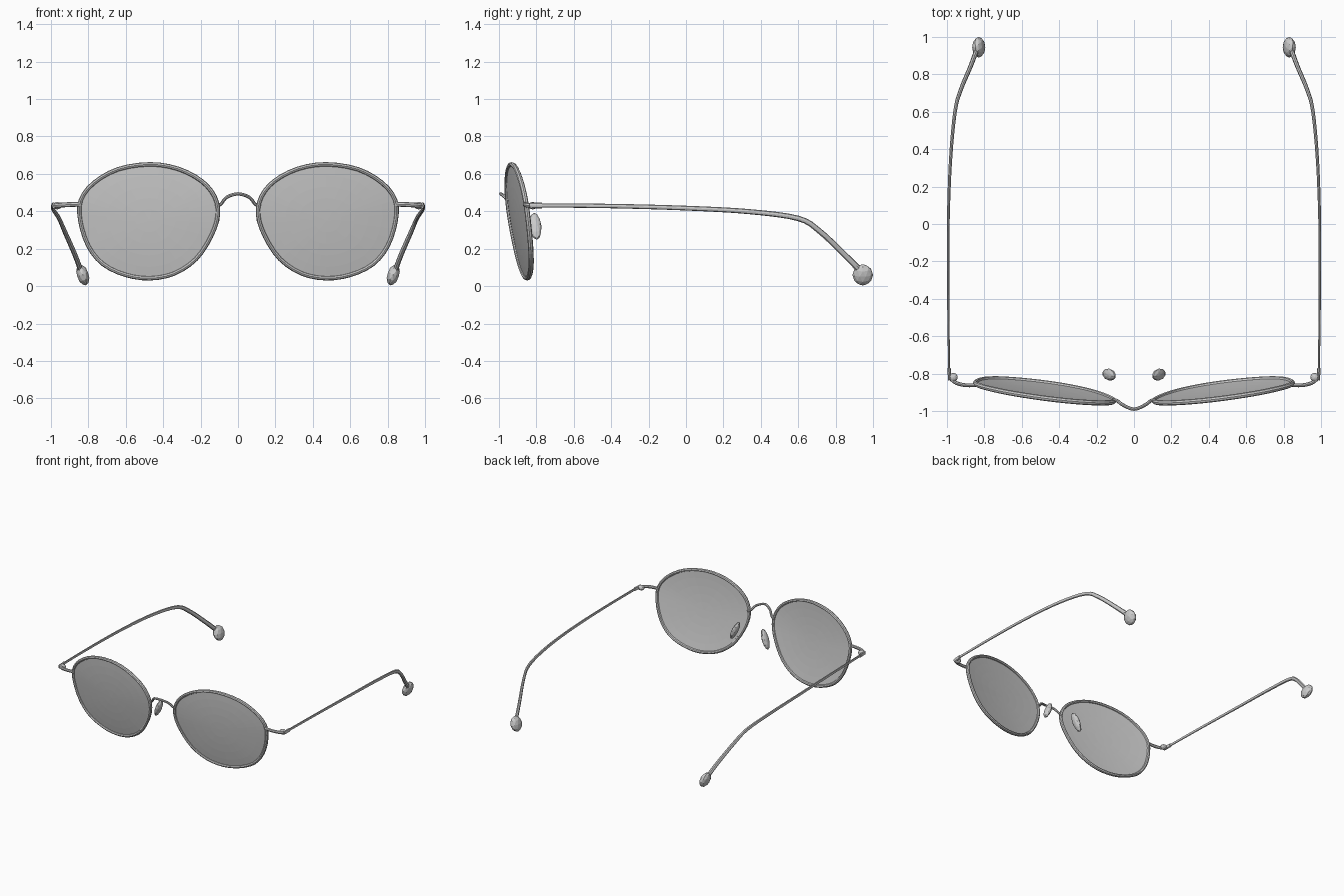
import bpy, bmesh, math
from mathutils import Vector, Matrix, Euler

if "Cube" in bpy.data.objects:
    bpy.data.objects.remove(bpy.data.objects["Cube"])


def catmull(pts, steps, closed=False):
    """Smooth a short list of points (any dimension)."""
    pts = [Vector(p) for p in pts]
    n = len(pts)
    get = (lambda i: pts[i % n]) if closed else (lambda i: pts[min(max(i, 0), n - 1)])
    out = []
    for i in range(n if closed else n - 1):
        a, b, c, d = get(i - 1), get(i), get(i + 1), get(i + 2)
        for s in range(steps):
            t = s / steps
            out.append(0.5 * (2 * b + (c - a) * t + (2 * a - 5 * b + 4 * c - d) * t ** 2
                              + (3 * b - a - 3 * c + d) * t ** 3))
    if not closed:
        out.append(pts[-1])
    return out


def finish(name, bm, mirror=True):
    bmesh.ops.recalc_face_normals(bm, faces=bm.faces)
    me = bpy.data.meshes.new(name)
    bm.to_mesh(me)
    bm.free()
    ob = bpy.data.objects.new(name, me)
    bpy.context.collection.objects.link(ob)
    if mirror:
        mod = ob.modifiers.new("mirror", 'MIRROR')
        mod.use_mirror_merge = False
    return ob


def sweep(name, path, size, ref, closed=False, sides=8, mirror=True):
    """Tube along path; size(t) gives the half widths across and along ref."""
    bm = bmesh.new()
    n, rings = len(path), []
    for i, p in enumerate(path):
        a = path[(i - 1) % n] if closed else path[max(i - 1, 0)]
        b = path[(i + 1) % n] if closed else path[min(i + 1, n - 1)]
        tan = (b - a).normalized()
        side = tan.cross(Vector(ref)).normalized()
        up = side.cross(tan)
        w, h = size(i / (n - 1))
        ring = []
        for k in range(sides):
            ang = 2 * math.pi * k / sides
            ring.append(bm.verts.new(p + side * w * math.cos(ang) + up * h * math.sin(ang)))
        rings.append(ring)
    for i in range(n if closed else n - 1):
        r, q = rings[i], rings[(i + 1) % n]
        for k in range(sides):
            j = (k + 1) % sides
            bm.faces.new((r[k], r[j], q[j], q[k]))
    if not closed:
        bm.faces.new(rings[0])
        bm.faces.new(rings[-1])
    return finish(name, bm, mirror)


def blob(name, loc, radii, rot=(0, 0, 0)):
    bm = bmesh.new()
    mat = (Matrix.Translation(loc) @ Euler(rot).to_matrix().to_4x4()
           @ Matrix.Diagonal((*radii, 1)))
    bmesh.ops.create_icosphere(bm, subdivisions=2, radius=1, matrix=mat)
    return finish(name, bm)


# Lens outline in x, z; the lens plane leans back at the bottom and outer side
CX, CZ = 0.475, 0.35
outline = [(0.47, 0.651), (0.64, 0.625), (0.77, 0.552), (0.84, 0.46), (0.843, 0.35),
           (0.80, 0.215), (0.72, 0.117), (0.60, 0.06), (0.47, 0.042), (0.34, 0.068),
           (0.225, 0.145), (0.145, 0.265), (0.108, 0.38), (0.125, 0.478),
           (0.195, 0.562), (0.32, 0.627)]
outline = catmull(outline, 3, closed=True)


def on_lens(x, z, bulge=0.0):
    return Vector((x, -0.892 + 0.13 * (x - 0.47) - 0.135 * (z - 0.35) - bulge, z))


# Rims
sweep("lens_rim", [on_lens(*p) for p in outline], lambda t: (0.012, 0.014),
      (0, 1, 0), closed=True)

# Lenses, slightly domed to the front
bm = bmesh.new()
rings = []
for f in (1.0, 0.8, 0.6, 0.4, 0.2):
    rings.append([bm.verts.new(on_lens(CX + (x - CX) * f, CZ + (z - CZ) * f,
                                       0.016 * (1 - f * f))) for x, z in outline])
mid = bm.verts.new(on_lens(CX, CZ, 0.016))
n = len(outline)
for k in range(n):
    j = (k + 1) % n
    for r, q in zip(rings, rings[1:]):
        bm.faces.new((r[k], r[j], q[j], q[k]))
    bm.faces.new((rings[-1][k], rings[-1][j], mid))
lens = finish("lens", bm)
solid = lens.modifiers.new("thickness", 'SOLIDIFY')
solid.thickness = 0.006
solid.offset = 0

# Nose bridge
half = [(0.115, -0.938, 0.425), (0.09, -0.945, 0.44), (0.06, -0.967, 0.475)]
bridge = [(-x, y, z) for x, y, z in half] + [(0, -0.99, 0.493)] + half[::-1]
sweep("bridge", catmull(bridge, 4), lambda t: (0.009, 0.009), (0, 0, 1), mirror=False)

# Nose pads
blob("nose_pad", (0.133, -0.805, 0.32), (0.022, 0.032, 0.078), (0.1, -0.4, 0))

# End pieces and hinges
sweep("end_piece", catmull([(0.845, -0.862, 0.438), (0.90, -0.862, 0.436),
                            (0.95, -0.85, 0.433), (0.983, -0.825, 0.43)], 3),
      lambda t: (0.01, 0.013), (0, 0, 1))
blob("hinge", (0.967, -0.82, 0.43), (0.025, 0.024, 0.02))
sweep("hinge_sleeve", [Vector((0.985, -0.835, 0.43)), Vector((0.989, -0.77, 0.431))],
      lambda t: (0.009, 0.016), (0, 0, 1))

# Temples, curving down and inward at the ear
temple = [(0.988, -0.82, 0.432), (0.993, -0.4, 0.428), (0.993, 0.0, 0.417),
          (0.981, 0.34, 0.398), (0.957, 0.60, 0.362), (0.927, 0.715, 0.293),
          (0.875, 0.84, 0.175), (0.845, 0.92, 0.095)]
sweep("temple", catmull(temple, 4),
      lambda t: (0.005 + 0.008 * t, 0.011 + 0.006 * t), (0, 0, 1))

# Temple tips
blob("temple_tip", (0.83, 0.945, 0.06), (0.032, 0.055, 0.059), (0, 0.3, 0))
